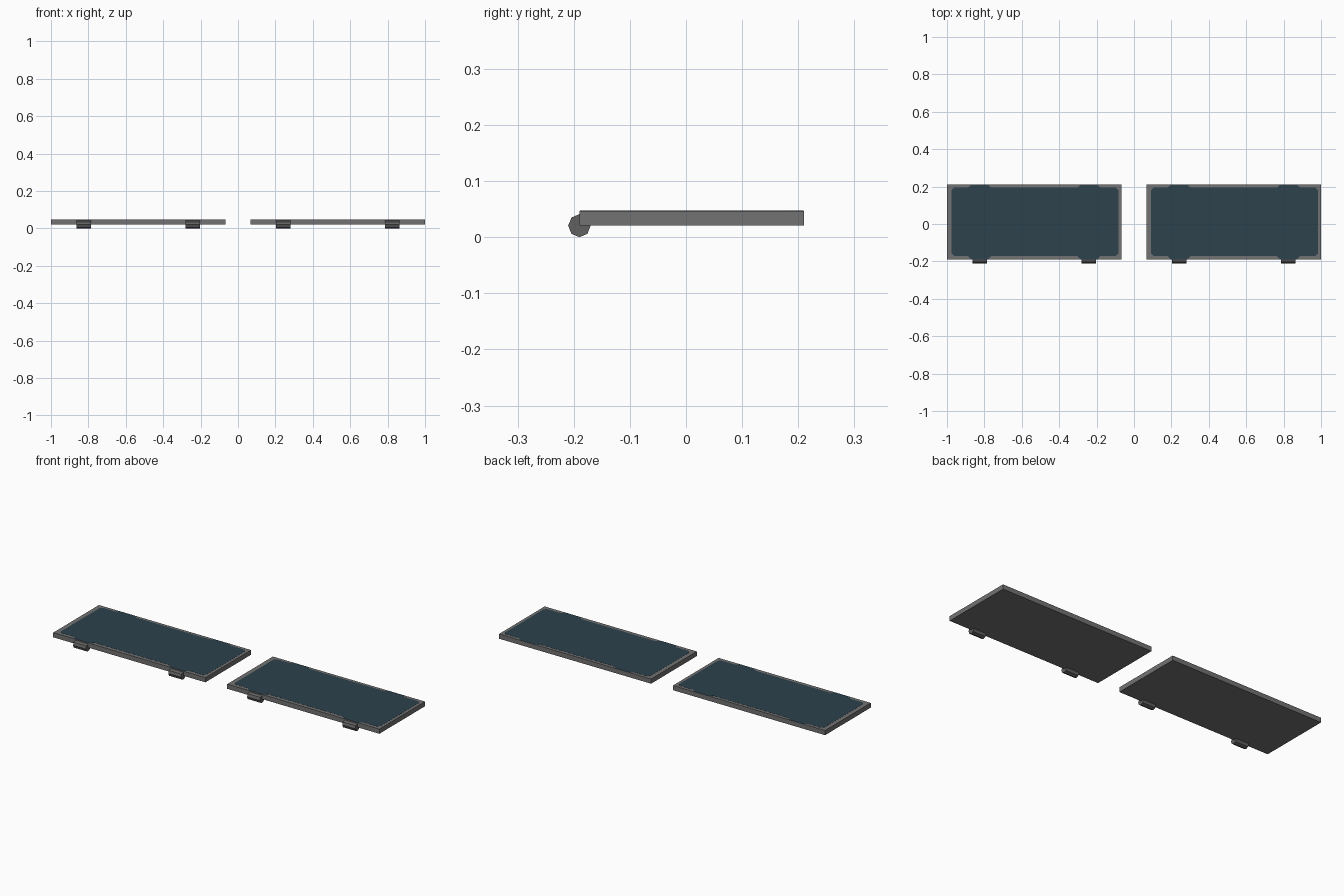
import bpy, bmesh, math

if "Cube" in bpy.data.objects:
    bpy.data.objects.remove(bpy.data.objects["Cube"])

def mat(name, c):
    m = bpy.data.materials.new(name)
    m.diffuse_color = (*c, 1)
    m.use_nodes = True
    m.node_tree.nodes["Principled BSDF"].inputs["Base Color"].default_value = m.diffuse_color
    return m

grey = mat("frame grey", (0.17, 0.17, 0.17))
blue = mat("panel blue", (0.026, 0.054, 0.074))
dark = mat("hinge grey", (0.12, 0.12, 0.12))

W, D, CY = 0.933, 0.40, 0.01      # panel width, depth, centre y
Z0, Z1 = 0.021, 0.047             # underside and top of panel
HX = 0.292                        # hinge offset from panel centre

def prism(name, pts, axis, a, b, m):
    """Extrude an outline along z (pts are x,y) or x (pts are y,z)."""
    bm = bmesh.new()
    vs = [bm.verts.new((p[0], p[1], a) if axis == "z" else (a, p[0], p[1])) for p in pts]
    f = bm.faces.new(vs)
    r = bmesh.ops.extrude_face_region(bm, geom=[f])
    d = (0, 0, b - a) if axis == "z" else (b - a, 0, 0)
    bmesh.ops.translate(bm, vec=d, verts=[e for e in r["geom"] if isinstance(e, bmesh.types.BMVert)])
    bmesh.ops.recalc_face_normals(bm, faces=bm.faces)
    me = bpy.data.meshes.new(name)
    bm.to_mesh(me)
    bm.free()
    me.materials.append(m)
    o = bpy.data.objects.new(name, me)
    bpy.context.collection.objects.link(o)
    return o

def long_edge(cx, y_edge, y_tab, x0, x1, c):
    """Blue outline along one long edge, with a tab at each hinge."""
    pts = [(x0 + c, y_edge)]
    for s in (-1, 1):
        h = cx + s * HX
        pts += [(h - .062, y_edge), (h - .045, y_tab), (h + .045, y_tab), (h + .062, y_edge)]
    return pts + [(x1 - c, y_edge)]

for side, cx in (("left", -1 + W / 2), ("right", 1 - W / 2)):
    # framed slab
    x0, x1, y0, y1 = cx - W / 2, cx + W / 2, CY - D / 2, CY + D / 2
    prism(side + "_slab", [(x0, y0), (x1, y0), (x1, y1), (x0, y1)], "z", Z0, Z1, grey)

    # blue painted surface with chamfered corners
    a, b = x0 + .024, x1 - .016
    lo, hi = y0 + .019, y1 - .016
    c = .014
    outline = long_edge(cx, lo, y0 + .001, a, b, c) + [(b, lo + c), (b, hi - c)]
    outline += long_edge(cx, hi, y1 - .001, a, b, c)[::-1] + [(a, hi - c), (a, lo + c)]
    prism(side + "_blue_surface", outline, "z", Z1 - .001, Z1 + .0006, blue)

    # eight-sided hinge barrels
    ring = [(y0 + .02 * math.cos(i * math.pi / 4), .0205 + .0205 * math.sin(i * math.pi / 4)) for i in range(8)]
    for n, s in (("outer", -1), ("inner", 1)):
        h = cx + s * HX
        prism(f"{side}_{n}_hinge", ring, "x", h - .039, h + .039, dark)
